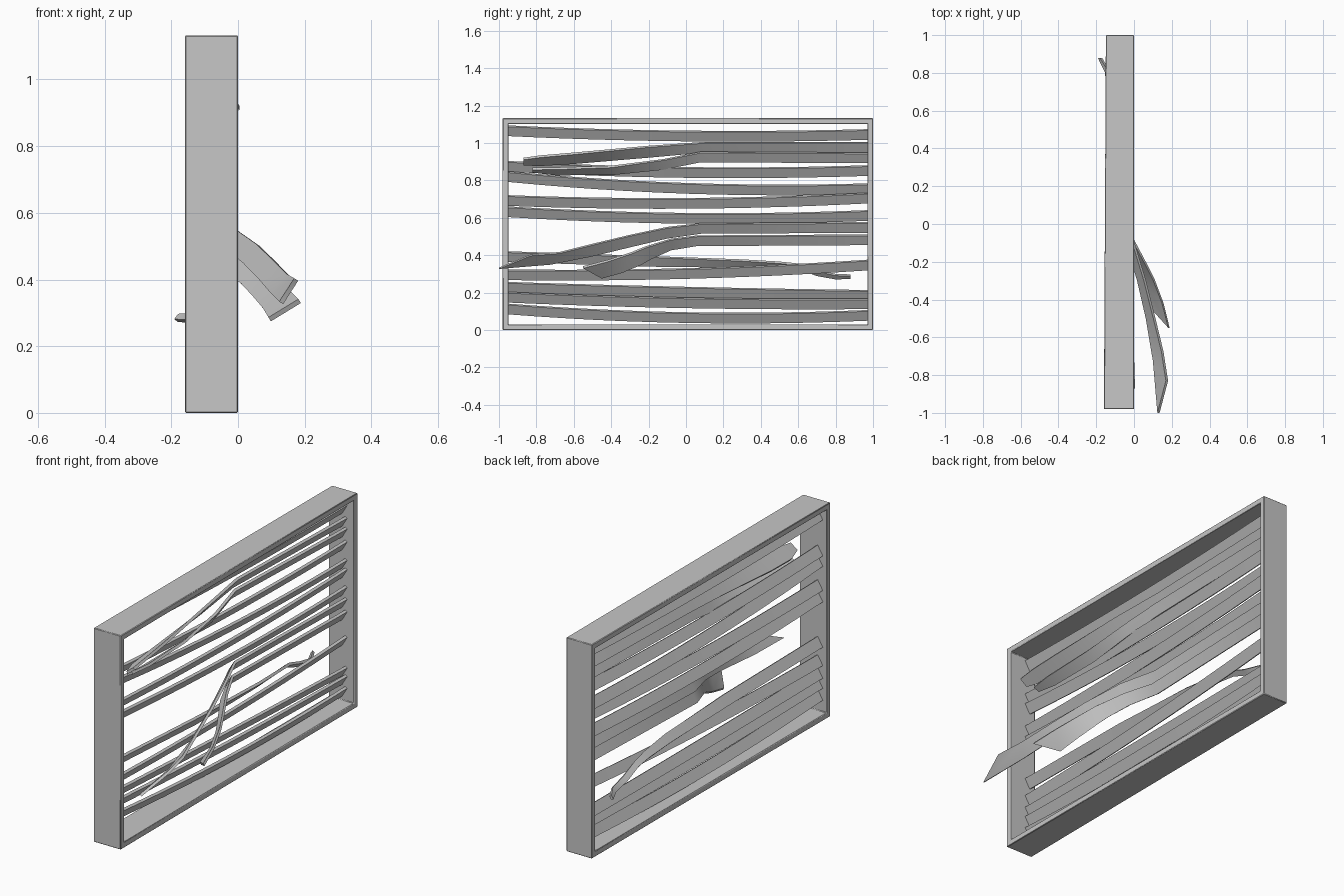
import bpy, bmesh, math
from mathutils import Vector

cube = bpy.data.objects.get("Cube")
if cube:
    bpy.data.objects.remove(cube)

grey = bpy.data.materials.new("metal grey")
grey.use_nodes = True
colour = (0.57, 0.57, 0.57, 1)
grey.diffuse_color = colour
grey.node_tree.nodes["Principled BSDF"].inputs["Base Color"].default_value = colour


def make_object(name, bm):
    bmesh.ops.recalc_face_normals(bm, faces=bm.faces)
    mesh = bpy.data.meshes.new(name)
    bm.to_mesh(mesh)
    bm.free()
    mesh.materials.append(grey)
    obj = bpy.data.objects.new(name, mesh)
    bpy.context.collection.objects.link(obj)
    bpy.ops.object.select_all(action="DESELECT")
    obj.select_set(True)
    bpy.context.view_layer.objects.active = obj
    bpy.ops.object.shade_smooth_by_angle(angle=math.radians(30))
    return obj


def loft(name, rings, closed=False):
    """Skin a run of four-cornered sections."""
    bm = bmesh.new()
    loops = [[bm.verts.new(p) for p in ring] for ring in rings]
    pairs = list(zip(loops, loops[1:]))
    if closed:
        pairs.append((loops[-1], loops[0]))
    for a, b in pairs:
        for i in range(4):
            j = (i + 1) % 4
            bm.faces.new((a[i], a[j], b[j], b[i]))
    if not closed:
        bm.faces.new(loops[0])
        bm.faces.new(loops[-1])
    return make_object(name, bm)


# Box frame, slightly deeper at the front end
FRONT, BACK, TOP, RIM = -0.98, 1.0, 1.132, 0.03
rings = []
for y, z, sy, sz in ((FRONT, 0, 1, 1), (BACK, 0, -1, 1), (BACK, TOP, -1, -1), (FRONT, TOP, 1, -1)):
    rear = -0.159 if y < 0 else -0.149
    inner_y, inner_z = y + sy * RIM, z + sz * RIM
    rings.append([(0, y, z), (0, inner_y, inner_z), (rear, inner_y, inner_z), (rear, y, z)])
frame = loft("frame", rings, closed=True)
bevel = frame.modifiers.new("soft_edges", "BEVEL")
bevel.width = 0.003
bevel.segments = 1

WIDTH, RISE, THICK = 0.03, 0.05, 0.014


def lean(y):
    """Slats sit deeper in the frame toward its front end."""
    return -0.088 + 0.028 * y


def slat(name, rows):
    """Rows: y, centre x, centre z, then optional width, rise and end skew."""
    rings = []
    for row in rows:
        y, x, z, w, h, s = (tuple(row) + (WIDTH, RISE, 0)[len(row) - 3:])
        across = Vector((w, s, h)) / 2
        normal = Vector((-h, 0, w)).normalized() * THICK / 2
        mid = Vector((x, y, z))
        rings.append([mid + across + normal, mid + across - normal,
                      mid - across - normal, mid - across + normal])
    return loft(name, rings)


# Whole slats, gently sagging: heights at the front end, middle and back end
START, END, STEPS = FRONT + RIM, BACK - RIM, 12
whole = [(1.065, 1.037, 1.045), (0.875, 0.842, 0.852), (0.82, 0.757, 0.755),
         (0.692, 0.677, 0.705), (0.632, 0.597, 0.612), (0.295, 0.302, 0.347),
         (0.228, 0.202, 0.185), (0.175, 0.145, 0.14), (0.112, 0.066, 0.078)]
for n, (a, b, c) in enumerate(whole):
    rows = []
    for i in range(STEPS + 1):
        t = i / STEPS
        y = START + (END - START) * t
        z = a * (1 - t) * (1 - 2 * t) + 4 * b * t * (1 - t) + c * t * (2 * t - 1)
        rows.append((y, lean(y), z))
    slat(f"slat_{n + 1}", rows)

# Snapped slats, bent away from the frame
slat("broken_slat_long", [
    (END, lean(END), 0.548), (0.08, lean(0), 0.543), (-0.1, -0.02, 0.52, 0.034, 0.055),
    (-0.3, 0.04, 0.475, 0.036, 0.06), (-0.5, 0.088, 0.427, 0.04, 0.06),
    (-0.7, 0.128, 0.383, 0.045, 0.06, 0.05), (-0.915, 0.152, 0.365, 0.045, 0.07, 0.17)])
slat("broken_slat_short", [
    (END, lean(END), 0.482), (0.06, lean(0), 0.477), (-0.08, -0.025, 0.457, 0.036, 0.055),
    (-0.2, 0.04, 0.413, 0.05, 0.06, -0.03), (-0.27, 0.075, 0.38, 0.06, 0.06, -0.05),
    (-0.38, 0.115, 0.34, 0.075, 0.058, -0.08), (-0.5, 0.14, 0.308, 0.09, 0.055, -0.1)])
slat("broken_slat_upper", [
    (END, lean(END), 0.977), (0.1, lean(0), 0.977), (-0.2, -0.065, 0.953, 0.045, 0.055),
    (-0.6, -0.045, 0.918, 0.07, 0.05), (-0.78, -0.035, 0.905, 0.07, 0.045),
    (-0.87, -0.02, 0.9, 0.04, 0.03)])
slat("broken_slat_upper_lower", [
    (END, lean(END), 0.92), (0.08, lean(0), 0.925), (-0.12, -0.06, 0.885),
    (-0.4, -0.055, 0.853, 0.05, 0.04), (-0.7, -0.055, 0.848, 0.05, 0.03),
    (-0.82, -0.06, 0.855, 0.03, 0.015)])
slat("broken_slat_rear", [
    (START, lean(START), 0.392), (-0.2, lean(-0.2), 0.367), (0.3, -0.1, 0.355, 0.035, 0.035),
    (0.5, -0.115, 0.348, 0.03, 0.025), (0.6, -0.128, 0.34, 0.025, 0.02),
    (0.7, -0.133, 0.305, 0.02, 0.025), (0.8, -0.138, 0.285, 0.02, 0.02),
    (0.88, -0.18, 0.285, 0.012, 0.016)])
